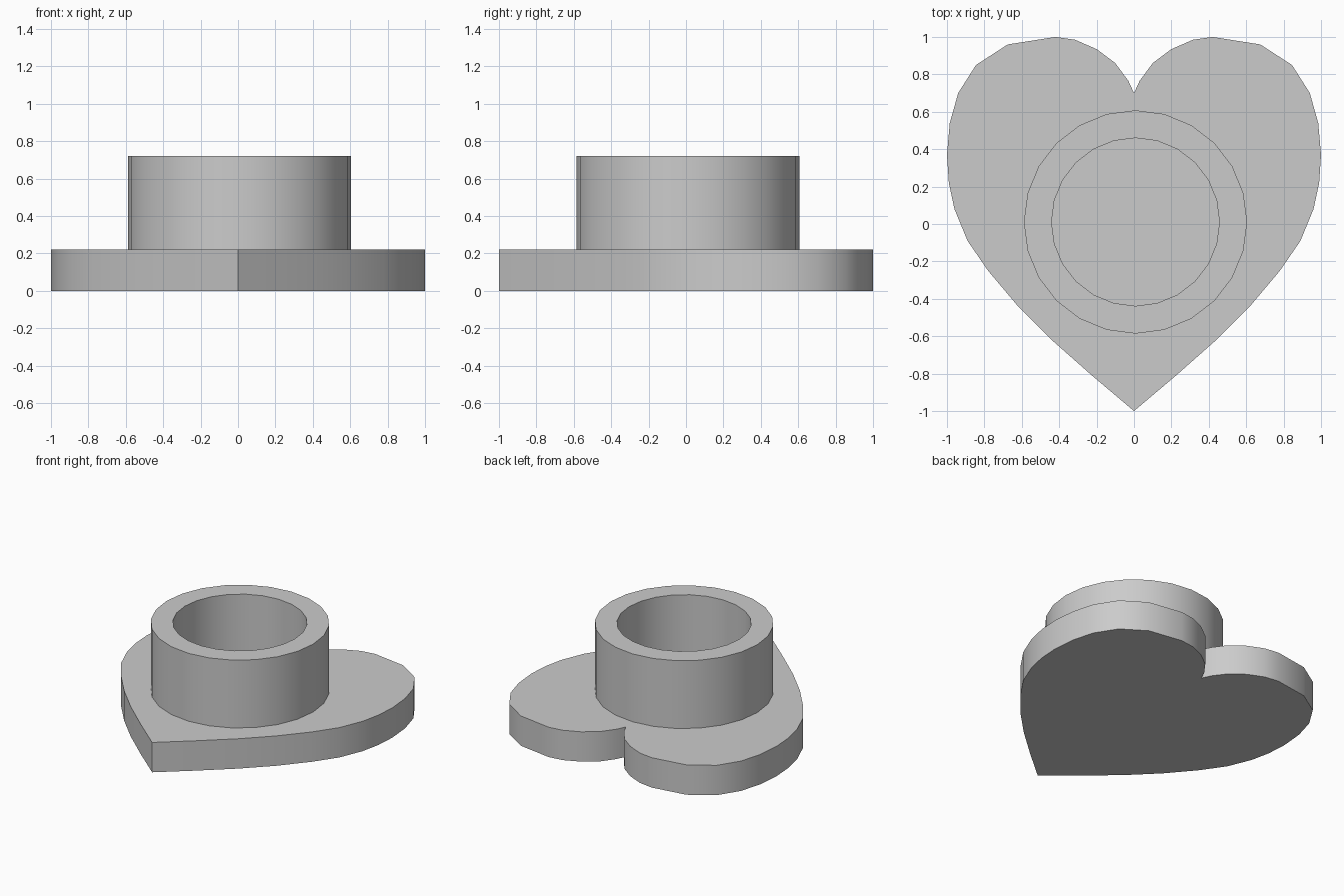
import bpy
import bmesh
from math import cos, sin, tau, radians

if "Cube" in bpy.data.objects:
    bpy.data.objects.remove(bpy.data.objects["Cube"], do_unlink=True)

grey = bpy.data.materials.new("plain grey")
grey.use_nodes = True
colour = (0.6, 0.6, 0.6, 1)
grey.diffuse_color = colour
grey.node_tree.nodes["Principled BSDF"].inputs["Base Color"].default_value = colour

BASE_TOP, RING_TOP = 0.22, 0.72


def finish(name, bm):
    bmesh.ops.recalc_face_normals(bm, faces=bm.faces)
    mesh = bpy.data.meshes.new(name)
    bm.to_mesh(mesh)
    bm.free()
    mesh.materials.append(grey)
    obj = bpy.data.objects.new(name, mesh)
    bpy.context.collection.objects.link(obj)
    bpy.ops.object.select_all(action="DESELECT")
    obj.select_set(True)
    bpy.context.view_layer.objects.active = obj
    bpy.ops.object.shade_smooth_by_angle(angle=radians(30))
    return obj


def loop(bm, points, z):
    return [bm.verts.new((x, y, z)) for x, y in points]


def bridge(bm, a, b):
    for i in range(len(a)):
        j = (i + 1) % len(a)
        bm.faces.new((a[i], a[j], b[j], b[i]))


# Heart-shaped base: half outline from the notch to the tip, then mirrored
half = [(0, 0.70), (0.03, 0.765), (0.1, 0.86), (0.2, 0.935), (0.315, 0.985),
        (0.42, 1), (0.675, 0.96), (0.845, 0.85), (0.94, 0.70), (0.985, 0.54),
        (1, 0.37), (0.99, 0.22), (0.96, 0.08), (0.89, -0.09), (0.78, -0.25),
        (0.62, -0.44), (0.44, -0.62), (0.225, -0.81), (0, -1)]
outline = half + [(-x, y) for x, y in half[-2:0:-1]]
bm = bmesh.new()
bottom, top = loop(bm, outline, 0), loop(bm, outline, BASE_TOP)
bridge(bm, bottom, top)
bm.faces.new(bottom)
bm.faces.new(top)
finish("heart_base", bm)


# Open cylindrical holder standing on the base
def circle(radius, sides=24):
    return [(0.008 + radius * cos(tau * i / sides), 0.011 + radius * sin(tau * i / sides))
            for i in range(sides)]


bm = bmesh.new()
rings = [loop(bm, circle(r), z) for r, z in
         ((0.597, BASE_TOP), (0.597, RING_TOP), (0.449, RING_TOP), (0.449, BASE_TOP))]
for a, b in zip(rings, rings[1:]):
    bridge(bm, a, b)
bridge(bm, rings[-1], rings[0])
finish("round_holder", bm)
